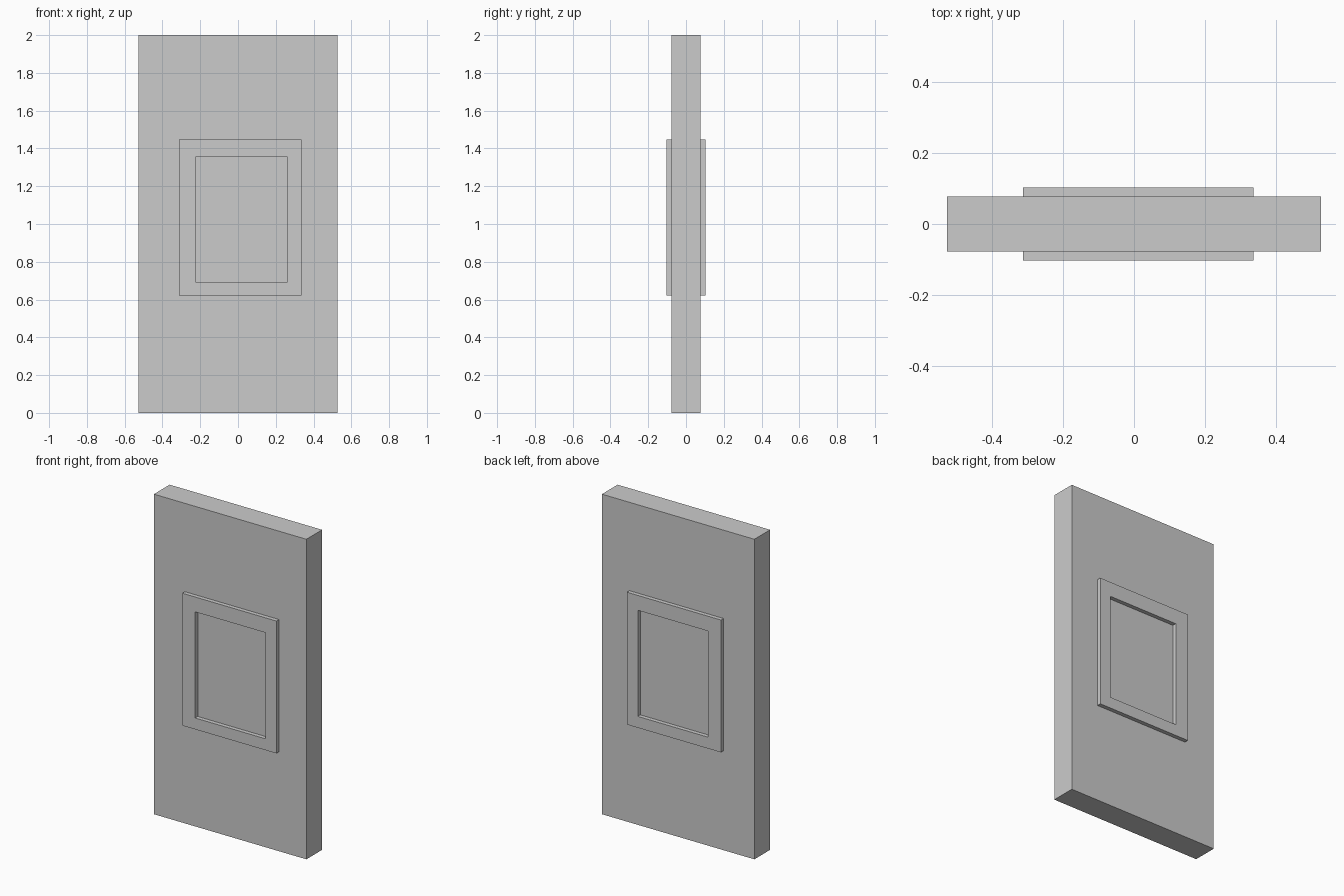
import bpy, bmesh

if "Cube" in bpy.data.objects:
    bpy.data.objects.remove(bpy.data.objects["Cube"])

W, T, H = 1.054, 0.155, 2.0            # door slab size
OUTER = (-0.313, 0.621, 0.337, 1.448)  # frame outline: x0, z0, x1, z1
INNER = (-0.224, 0.692, 0.261, 1.355)  # frame opening
FACE = 0.103                           # y distance of the frame face


def make_object(name, bm):
    bmesh.ops.recalc_face_normals(bm, faces=bm.faces)
    mesh = bpy.data.meshes.new(name)
    bm.to_mesh(mesh)
    bm.free()
    obj = bpy.data.objects.new(name, mesh)
    bpy.context.collection.objects.link(obj)
    return obj


def rect(bm, r, y):
    x0, z0, x1, z1 = r
    return [bm.verts.new((x, y, z)) for x, z in ((x0, z0), (x1, z0), (x1, z1), (x0, z1))]


def window_frame(name, side):
    # rectangular ring standing on the slab surface
    bm = bmesh.new()
    base, face = side * T / 2, side * FACE
    loops = [rect(bm, OUTER, base), rect(bm, OUTER, face),
             rect(bm, INNER, face), rect(bm, INNER, base)]
    for a, b in zip(loops, loops[1:] + loops[:1]):
        for i in range(4):
            j = (i + 1) % 4
            bm.faces.new((a[i], a[j], b[j], b[i]))
    return make_object(name, bm)


# door slab
bm = bmesh.new()
bmesh.ops.create_cube(bm, size=1)
bmesh.ops.scale(bm, vec=(W, T, H), verts=bm.verts)
bmesh.ops.translate(bm, vec=(0, 0, H / 2), verts=bm.verts)
make_object("door_slab", bm)

# raised frames on both sides
window_frame("front_frame", -1)
window_frame("back_frame", 1)
